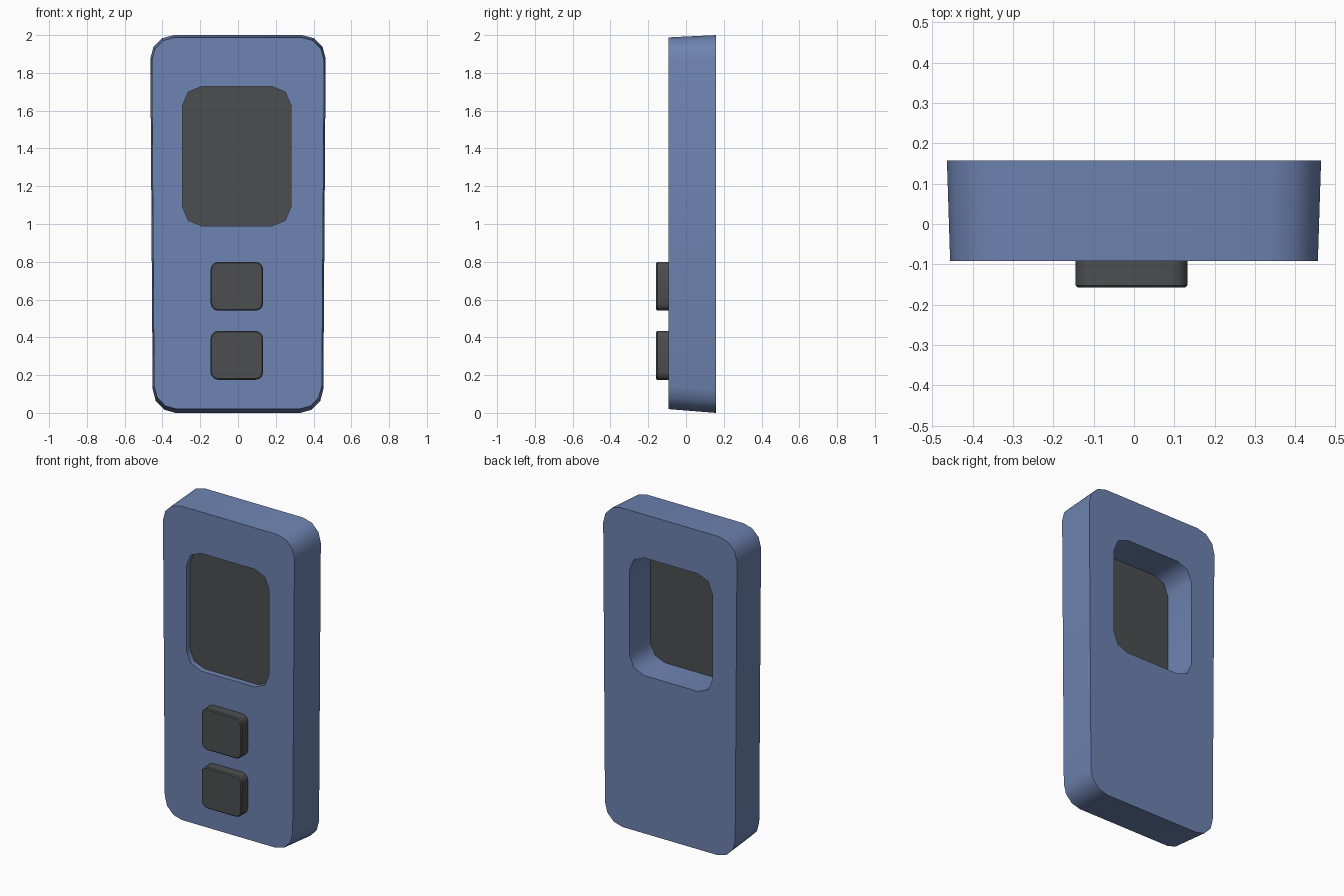
import bpy, bmesh, math

if "Cube" in bpy.data.objects:
    bpy.data.objects.remove(bpy.data.objects["Cube"])


def material(name, rgb):
    m = bpy.data.materials.new(name)
    m.diffuse_color = (*rgb, 1)
    m.use_nodes = True
    m.node_tree.nodes["Principled BSDF"].inputs["Base Color"].default_value = m.diffuse_color
    return m


BLUE = material("slate blue", (0.155, 0.228, 0.440))
GREY = material("charcoal", (0.072, 0.076, 0.079))


def outline(x0, x1, z0, z1, r, seg, taper=0.0):
    """Rounded rectangle in x/z; taper narrows the bottom on each side."""
    pts = []
    corners = [(x1 - r, z1 - r, 0), (x0 + r, z1 - r, 90),
               (x0 + r, z0 + r, 180), (x1 - r, z0 + r, 270)]
    for cx, cz, start in corners:
        for i in range(seg + 1):
            a = math.radians(start + 90 * i / seg)
            x, z = cx + r * math.cos(a), cz + r * math.sin(a)
            t = taper * (z1 - z) / (z1 - z0)
            pts.append((x * (1 - t / x1), z))
    return pts


def ring(bm, pts, y):
    vs = [bm.verts.new((x, y, z)) for x, z in pts]
    for i in range(len(vs)):
        bm.edges.new((vs[i - 1], vs[i]))
    return vs


def bridge(bm, a, b):
    for i in range(len(a)):
        bm.faces.new((a[i - 1], a[i], b[i], b[i - 1]))


def loop_edges(bm, vs):
    return [bm.edges.get((vs[i - 1], vs[i])) for i in range(len(vs))]


def finish(bm, name, mat, angle):
    bmesh.ops.recalc_face_normals(bm, faces=bm.faces)
    me = bpy.data.meshes.new(name)
    bm.to_mesh(me)
    bm.free()
    me.materials.append(mat)
    ob = bpy.data.objects.new(name, me)
    bpy.context.collection.objects.link(ob)
    bpy.ops.object.select_all(action='DESELECT')
    ob.select_set(True)
    bpy.context.view_layer.objects.active = ob
    bpy.ops.object.shade_smooth_by_angle(angle=math.radians(angle))
    return ob


FRONT, BACK = -0.092, 0.158
WINDOW = (-0.293, 0.28, 0.99, 1.728, 0.10, 2)

# Case: tapered slab with a window cut right through
bm = bmesh.new()
of = ring(bm, outline(-0.457, 0.457, 0.02, 1.988, 0.122, 3, 0.014), FRONT)
ob_ = ring(bm, outline(-0.465, 0.465, 0.0, 2.0, 0.125, 3, 0.014), BACK)
hf = ring(bm, outline(*WINDOW), FRONT)
hb = ring(bm, outline(*WINDOW), BACK)
bridge(bm, of, ob_)
bridge(bm, hf, hb)
for outer, hole, ny in ((of, hf, -1), (ob_, hb, 1)):
    bmesh.ops.triangle_fill(bm, edges=loop_edges(bm, outer) + loop_edges(bm, hole),
                            use_beauty=True, normal=(0, ny, 0))
finish(bm, "case", BLUE, 50)

# Screen: thin pane set just behind the front face
bm = bmesh.new()
a = ring(bm, outline(*WINDOW), -0.056)
b = ring(bm, outline(*WINDOW), -0.050)
bridge(bm, a, b)
bm.faces.new(a)
bm.faces.new(b)
finish(bm, "screen", GREY, 50)

# Buttons: two rounded keys with a fine front bevel
for name, z0 in (("lower_button", 0.175), ("upper_button", 0.541)):
    z1, e = z0 + 0.259, 0.006
    bm = bmesh.new()
    tip = ring(bm, outline(-0.145 + e, 0.133 - e, z0 + e, z1 - e, 0.034, 3), -0.158)
    rim = ring(bm, outline(-0.145, 0.133, z0, z1, 0.04, 3), -0.152)
    base = ring(bm, outline(-0.145, 0.133, z0, z1, 0.04, 3), FRONT + 0.005)
    bridge(bm, tip, rim)
    bridge(bm, rim, base)
    bm.faces.new(tip)
    bm.faces.new(base)
    finish(bm, name, GREY, 40)
